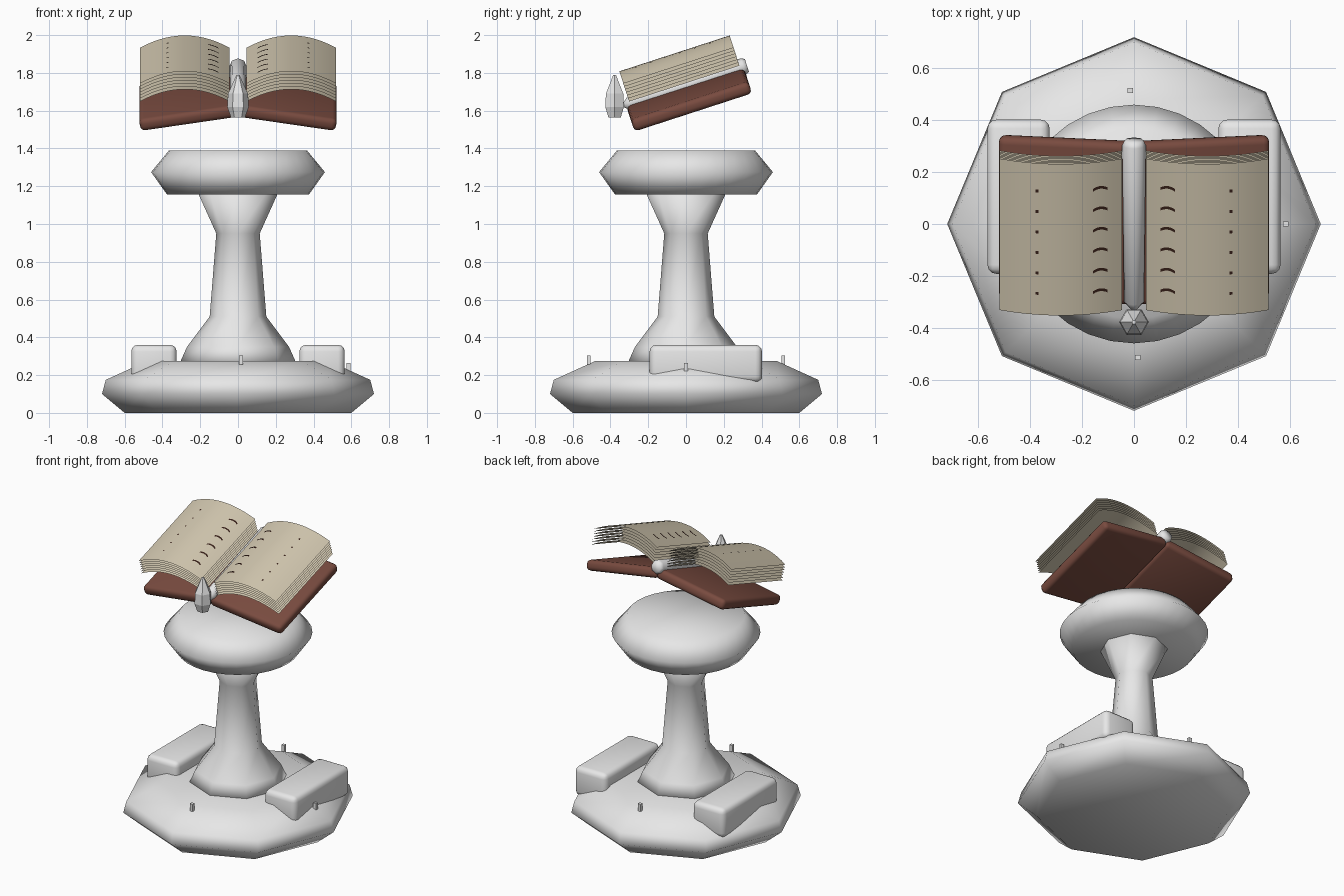
import bpy, bmesh, math
from mathutils import Matrix, Vector

cube = bpy.data.objects.get("Cube")
if cube:
    bpy.data.objects.remove(cube)


def material(name, rgb):
    m = bpy.data.materials.new(name)
    m.use_nodes = True
    m.diffuse_color = (*rgb, 1)
    m.node_tree.nodes["Principled BSDF"].inputs["Base Color"].default_value = (*rgb, 1)
    return m


STONE = material("pale stone", (0.8, 0.8, 0.8))
LEATHER = material("brown leather", (0.19, 0.07, 0.05))
PAPER = material("cream paper", (0.64, 0.57, 0.43))
INK = material("dark ink", (0.04, 0.015, 0.01))


def finish(name, bm, mat, matrix=Matrix(), smooth=True, closed=True):
    if closed:
        bmesh.ops.recalc_face_normals(bm, faces=bm.faces)
    for f in bm.faces:
        f.smooth = smooth
    mesh = bpy.data.meshes.new(name)
    bm.to_mesh(mesh)
    bm.free()
    mesh.materials.append(mat)
    ob = bpy.data.objects.new(name, mesh)
    ob.matrix_world = matrix
    bpy.context.collection.objects.link(ob)
    return ob


def lathe(name, profile, sides, mat, matrix=Matrix(), smooth=True):
    """Closed turned shape from (radius, height) pairs."""
    bm = bmesh.new()
    rings = []
    for r, z in profile:
        angles = [2 * math.pi * i / sides for i in range(sides)]
        rings.append([bm.verts.new((r * math.cos(a), r * math.sin(a), z)) for a in angles])
    for low, high in zip(rings, rings[1:]):
        for i in range(sides):
            j = (i + 1) % sides
            bm.faces.new((low[i], low[j], high[j], high[i]))
    bm.faces.new(rings[0][::-1])
    bm.faces.new(rings[-1])
    bmesh.ops.remove_doubles(bm, verts=bm.verts, dist=0.0001)
    return finish(name, bm, mat, matrix, smooth)


def box(name, size, mat, matrix, bevel=0):
    bm = bmesh.new()
    bmesh.ops.create_cube(bm, size=1, matrix=Matrix.Diagonal((*size, 1)))
    if bevel:
        bmesh.ops.bevel(bm, geom=bm.edges[:], offset=bevel, segments=3,
                        profile=0.5, affect='EDGES')
    return finish(name, bm, mat, matrix, smooth=bevel > 0)


def strip(bm, front, back):
    """Ribbon of quads between two rows of points, facing up."""
    a = [bm.verts.new(p) for p in front]
    b = [bm.verts.new(p) for p in back]
    for i in range(len(a) - 1):
        f = bm.faces.new((a[i], a[i + 1], b[i + 1], b[i]))
        f.normal_update()
        if f.normal.z < 0:
            f.normal_flip()


# Pedestal
lathe("base", [(0.6, 0), (0.72, 0.1), (0.7, 0.175), (0.48, 0.275)], 8, STONE)
lathe("column", [(0.31, 0.26), (0.27, 0.35), (0.15, 0.51), (0.115, 0.95), (0.21, 1.16)],
      8, STONE)
lathe("table_disc", [(0.375, 1.155), (0.46, 1.275), (0.365, 1.39)], 32, STONE)

# Kneeling blocks and little pegs on the base
for side, label in ((1, "left"), (-1, "right")):
    box(label + "_block", (0.24, 0.595, 0.2), STONE,
        Matrix.Translation((side * 0.445, 0.105, 0.26)), 0.035)
for name, place in (("front_peg", (0.015, -0.515, 0.28)), ("back_peg", (-0.015, 0.515, 0.28)),
                    ("left_peg", (0.585, 0, 0.24))):
    box(name, (0.022, 0.02, 0.05), STONE, Matrix.Translation(place))

# Crystal at the foot of the book
lathe("crystal", [(0.038, 1.565), (0.057, 1.62), (0.053, 1.69), (0.008, 1.79)], 6, STONE,
      Matrix.Translation((0, -0.378, 0)), smooth=False)

# Tilted frame of the open book
BOOK = Matrix.Translation((0, 0, 1.7)) @ Matrix.Rotation(math.radians(18), 4, 'X')
lathe("spine_rod", [(0.004, -0.345), (0.038, -0.305), (0.046, 0.33), (0.036, 0.35)], 8, STONE,
      BOOK @ Matrix.Translation((0, 0, 0.033)) @ Matrix.Rotation(-math.pi / 2, 4, 'X'))

INNER, OUTER, SHEETS, STEPS = 0.046, 0.518, 7, 14


def page_height(x):
    t = (x - INNER) / (OUTER - INNER)
    return 0.044 + 0.068 * (1 - (2 * t - 1) ** 2)


for side, label in ((1, "left"), (-1, "right")):
    # Covers droop towards their outer edges
    tilt = Matrix.Rotation(side * math.radians(8.7), 4, 'Y')
    box(label + "_cover", (0.526, 0.655, 0.068), LEATHER,
        BOOK @ Matrix.Translation((side * 0.26, 0.003, -0.046)) @ tilt, 0.025)

    # Arched loose sheets
    bm = bmesh.new()
    xs = [INNER + (OUTER - INNER) * i / STEPS for i in range(STEPS + 1)]
    for n in range(SHEETS):
        lift = 0.1 * n / (SHEETS - 1)
        rows = [[Vector((side * x, u, page_height(x) + lift)) for x in xs]
                for u in (-0.302, 0.312)]
        strip(bm, *rows)
    finish(label + "_pages", bm, PAPER, BOOK, closed=False)

    # Written marks: a bowed dash near the spine and a dot near the edge, per line
    bm = bmesh.new()
    for line in range(6):
        u = 0.195 - 0.083 * line
        for middle, half, bow, thick in ((0.13, 0.028, 0.009, 0.011), (0.374, 0.005, 0, 0.011)):
            rows = [[], []]
            for k in range(-3, 4):
                x = middle + half * k / 3
                for row, edge in zip(rows, (0, thick)):
                    row.append((side * x, u + edge + bow * (1 - (k / 3) ** 2),
                                page_height(x) + 0.104))
            strip(bm, *rows)
    finish(label + "_writing", bm, INK, BOOK, closed=False)
